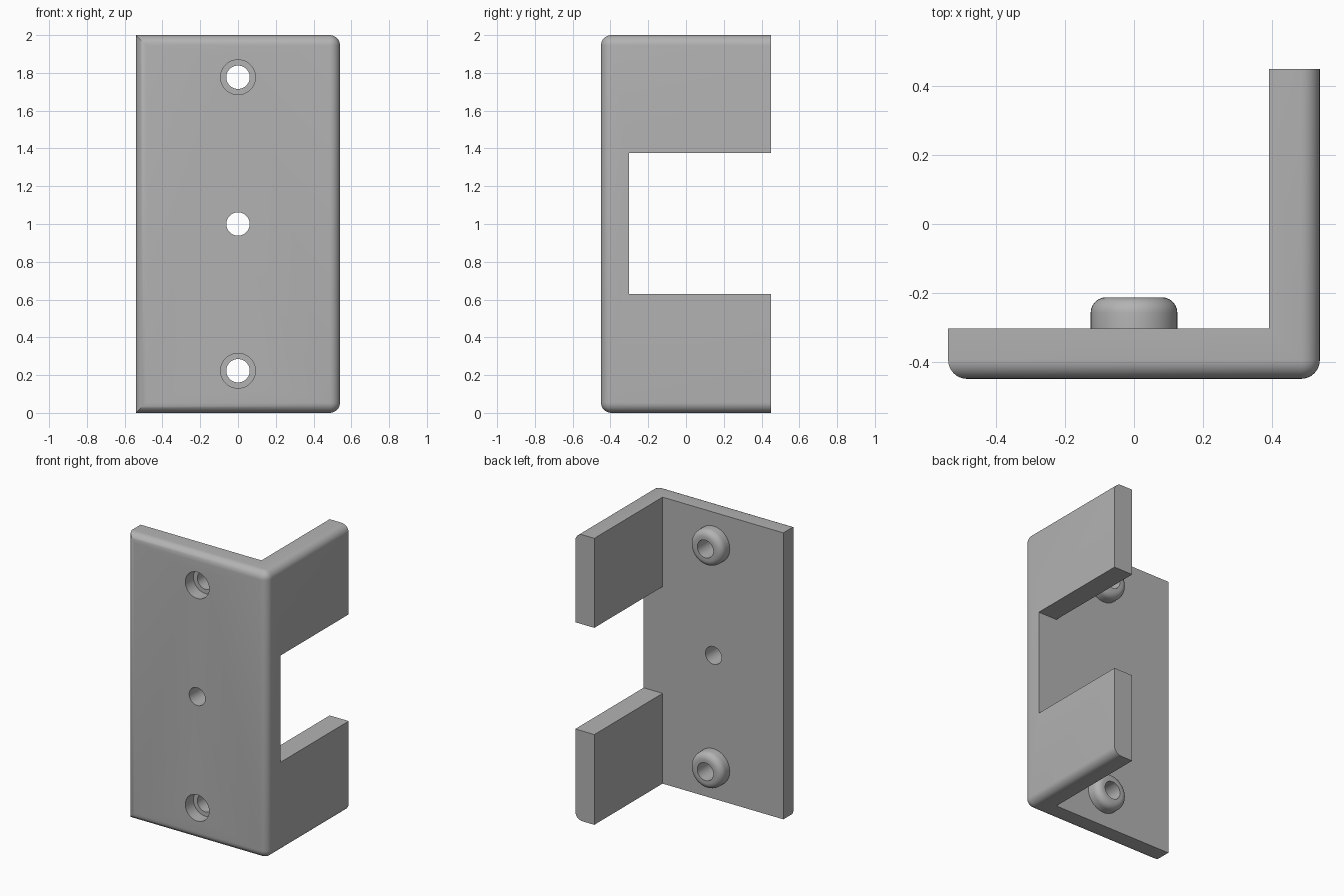
import bpy, bmesh, math
from mathutils import Matrix, Vector

cube = bpy.data.objects.get("Cube")
if cube:
    bpy.data.objects.remove(cube, do_unlink=True)

HX, HY, H = 0.54, 0.45, 2.0          # overall half width, half depth, height
T = 0.147                            # wall thickness
R = 0.055                            # outer edge rounding
HOLE, SINK, SINK_DEPTH = 0.062, 0.092, 0.09
SCREW_Z = (0.223, 1.777)
BACK = -HY + T                       # inner face of the front plate

grey = bpy.data.materials.new("plain grey")
grey.use_nodes = True
COLOUR = (0.45, 0.45, 0.45, 1)
grey.diffuse_color = COLOUR
grey.node_tree.nodes["Principled BSDF"].inputs["Base Color"].default_value = COLOUR


def add_object(name, bm):
    bmesh.ops.recalc_face_normals(bm, faces=bm.faces)
    mesh = bpy.data.meshes.new(name)
    bm.to_mesh(mesh)
    bm.free()
    mesh.materials.append(grey)
    ob = bpy.data.objects.new(name, mesh)
    bpy.context.collection.objects.link(ob)
    return ob


def box(lo, hi):
    bm = bmesh.new()
    lo, hi = Vector(lo), Vector(hi)
    bmesh.ops.create_cube(bm, size=1, matrix=Matrix.Translation((lo + hi) / 2)
                          @ Matrix.Diagonal((*(hi - lo), 1)))
    return bm


def rod(radius, y0, y1, z):
    bm = bmesh.new()
    bmesh.ops.create_cone(bm, cap_ends=True, segments=48, radius1=radius, radius2=radius,
                          depth=y1 - y0, matrix=Matrix.Translation((0, (y0 + y1) / 2, z))
                          @ Matrix.Rotation(math.pi / 2, 4, "X"))
    return bm


def cut(target, bm):
    cutter = add_object("cutter", bm)
    cutter.hide_render = True
    mod = target.modifiers.new("cut", "BOOLEAN")
    mod.operation, mod.solver, mod.object = "DIFFERENCE", "EXACT", cutter
    select(target)
    bpy.ops.object.modifier_apply(modifier=mod.name)
    bpy.data.objects.remove(cutter, do_unlink=True)


def select(ob):
    bpy.ops.object.select_all(action="DESELECT")
    ob.select_set(True)
    bpy.context.view_layer.objects.active = ob


def smooth(ob):
    select(ob)
    bpy.ops.object.shade_smooth_by_angle(angle=math.radians(30))


# Block with rounded edges around its front and outer side
bm = box((-HX, -HY, 0), (HX, HY, H))


def is_rounded(edge):
    a, b = (v.co for v in edge.verts)
    on_front = a.y < 0 and b.y < 0
    on_side = a.x > 0 and b.x > 0 and abs(a.z - b.z) < 0.01
    return on_front or on_side


bmesh.ops.bevel(bm, geom=[e for e in bm.edges if is_rounded(e)], offset=R,
                offset_type="OFFSET", segments=8, profile=0.5, affect="EDGES")
bracket = add_object("corner_bracket", bm)

# Hollow to an L section, then open the gap between the two side flanges
cut(bracket, box((-1, BACK, -1), (HX - T, 1, 3)))
cut(bracket, box((0, BACK, 0.63), (1, 1, 1.375)))

# Through holes, with counterbores for the screws
for z in (1.0, *SCREW_Z):
    cut(bracket, rod(HOLE, -1, 0, z))
for z in SCREW_Z:
    cut(bracket, rod(SINK, -1, -HY + SINK_DEPTH, z))
smooth(bracket)

# Rounded ring bosses behind the screw holes
BOSS_R, BOSS_Y, FILLET = 0.126, -0.213, 0.045
arc = [math.pi / 2 * i / 6 for i in range(7)]
profile = [(HOLE, BACK), (BOSS_R, BACK)]
profile += [(BOSS_R - FILLET + FILLET * math.cos(a),
             BOSS_Y - FILLET + FILLET * math.sin(a)) for a in arc]
profile.append((HOLE, BOSS_Y))
for name, z in zip(("lower_boss", "upper_boss"), SCREW_Z):
    bm = bmesh.new()
    verts = [bm.verts.new((r, y, z)) for r, y in profile]
    edges = [bm.edges.new((verts[i - 1], verts[i])) for i in range(len(verts))]
    bmesh.ops.spin(bm, geom=verts + edges, cent=(0, 0, z), axis=(0, 1, 0),
                   angle=math.tau, steps=48, use_merge=True)
    bmesh.ops.remove_doubles(bm, verts=bm.verts, dist=1e-4)
    smooth(add_object(name, bm))
